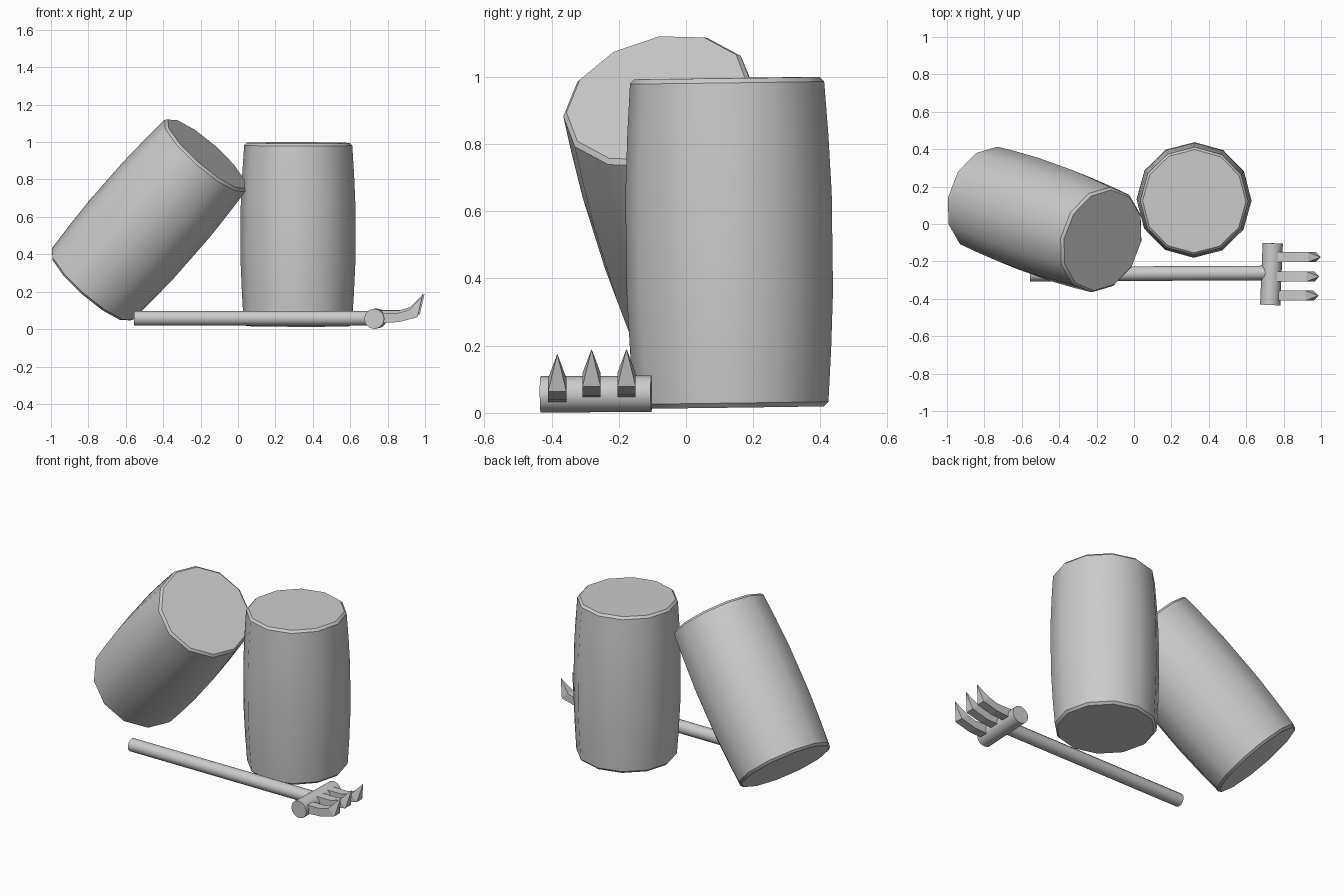
import bpy, math
from mathutils import Vector

if "Cube" in bpy.data.objects:
    bpy.data.objects.remove(bpy.data.objects["Cube"])


def finish(name, verts, faces, smooth=True):
    mesh = bpy.data.meshes.new(name)
    mesh.from_pydata(verts, [], faces)
    obj = bpy.data.objects.new(name, mesh)
    bpy.context.collection.objects.link(obj)
    bpy.ops.object.select_all(action='DESELECT')
    obj.select_set(True)
    bpy.context.view_layer.objects.active = obj
    if smooth:
        bpy.ops.object.shade_smooth_by_angle(angle=math.radians(35))
    return obj


def lathe(name, start, end, ref, profile, sides=12):
    """Revolve (distance fraction, radius) points about the line start-end;
    the first corner of every ring points towards ref."""
    start, end, ref = Vector(start), Vector(end), Vector(ref)
    axis = (end - start).normalized()
    u = (ref - axis * ref.dot(axis)).normalized()
    v = axis.cross(u)
    verts, faces = [], []
    for t, r in profile:
        c = start.lerp(end, t)
        for i in range(sides):
            a = 2 * math.pi * i / sides
            verts.append(c + (u * math.cos(a) + v * math.sin(a)) * r)
    for k in range(len(profile) - 1):
        for i in range(sides):
            j = (i + 1) % sides
            faces.append((k * sides + i, k * sides + j,
                          (k + 1) * sides + j, (k + 1) * sides + i))
    last = (len(profile) - 1) * sides
    faces.append(tuple(reversed(range(sides))))
    faces.append(tuple(range(last, last + sides)))
    return finish(name, verts, faces)


# Two bulging barrels: one upright, one leaning on it
barrel = [(0, .276), (.014, .289), (.17, .299), (.35, .307), (.65, .307),
          (.83, .299), (.986, .289), (1, .276)]
lathe("upright_barrel", (.32, .135, .016), (.322, .122, .996), (.01, 1, 0), barrel)
lathe("leaning_barrel", (-.788, .135, .23), (-.168, -.087, .937),
      (-.05, -.28, -.045), barrel)

# Rake handle and head
lathe("rake_handle", (-.555, -.268, .058), (.72, -.262, .058), (0, 0, 1),
      [(0, .039), (1, .039)])
lathe("rake_head", (.728, -.433, .055), (.742, -.103, .057), (0, 0, 1),
      [(0, .054), (1, .054)])

# Three upturned tines: square section narrowing to a point
sections = [(.755, .045, .755, .1), (.865, .052, .862, .1), (.965, .078, .922, .118)]
tip = (.991, .19)


def tine(name, y, dx, dz, w=.027):
    verts = []
    for xl, zl, xu, zu in sections:
        verts += [(xl + dx, y - w, zl + dz), (xl + dx, y + w, zl + dz),
                  (xu + dx, y + w, zu + dz), (xu + dx, y - w, zu + dz)]
    verts.append((tip[0] + dx, y, tip[1] + dz))
    faces = [(3, 2, 1, 0)]
    for k in (0, 4):
        for i in range(4):
            j = (i + 1) % 4
            faces.append((k + i, k + j, k + 4 + j, k + 4 + i))
    faces += [(8 + i, 8 + (i + 1) % 4, 12) for i in range(4)]
    finish(name, verts, faces, smooth=False)


for n, (y, dx, dz) in enumerate([(-.383, -.005, -.014), (-.281, 0, 0), (-.177, .007, .001)]):
    tine(f"rake_tine_{n + 1}", y, dx, dz)
